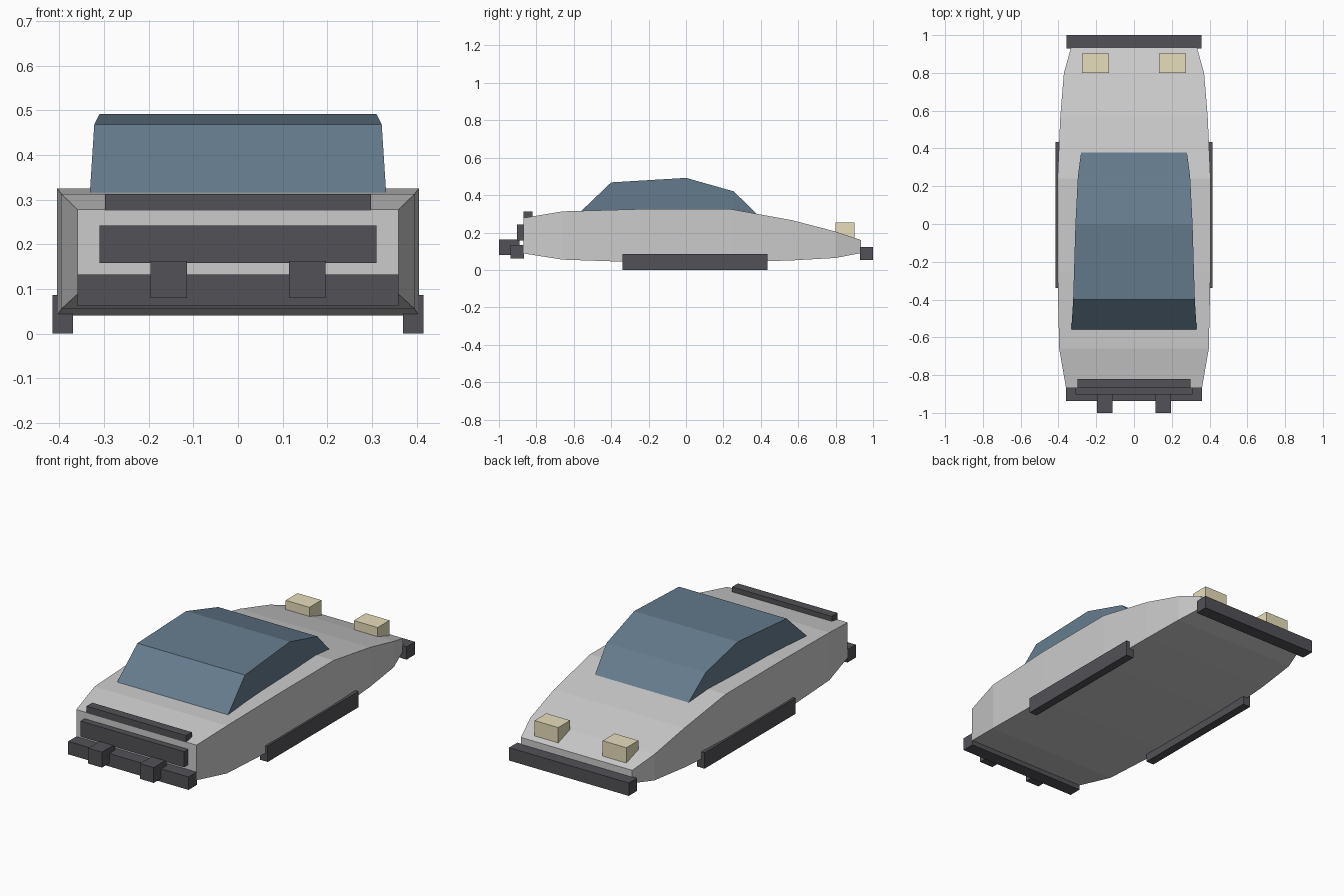
import bpy, bmesh

if "Cube" in bpy.data.objects:
    bpy.data.objects.remove(bpy.data.objects["Cube"])


def material(name, rgb):
    m = bpy.data.materials.new(name)
    m.diffuse_color = (*rgb, 1)
    m.use_nodes = True
    m.node_tree.nodes["Principled BSDF"].inputs["Base Color"].default_value = m.diffuse_color
    return m


DARK = material("dark_trim", (0.085, 0.083, 0.095))
GLASS = material("blue_glass", (0.13, 0.2, 0.27))
CREAM = material("cream_lamp", (0.8, 0.73, 0.5))


def loft(name, stations, mat=None):
    """Skin rectangular sections given as (y, half width, bottom z, top z)."""
    bm = bmesh.new()
    rings = [[bm.verts.new(p) for p in ((-w, y, b), (w, y, b), (w, y, t), (-w, y, t))]
             for y, w, b, t in stations]
    for r, s in zip(rings, rings[1:]):
        for i in range(4):
            j = (i + 1) % 4
            bm.faces.new((r[i], r[j], s[j], s[i]))
    bm.faces.new(rings[0])
    bm.faces.new(rings[-1])
    bmesh.ops.recalc_face_normals(bm, faces=bm.faces)
    me = bpy.data.meshes.new(name)
    bm.to_mesh(me)
    bm.free()
    ob = bpy.data.objects.new(name, me)
    bpy.context.collection.objects.link(ob)
    if mat:
        me.materials.append(mat)
    return ob


def box(name, w, y0, y1, z0, z1, mat=DARK, x=0):
    ob = loft(name, [(y0, w, z0, z1), (y1, w, z0, z1)], mat)
    ob.location.x = x
    return ob


# Wedge-nosed body shell
loft("body", [(-0.868, 0.36, 0.088, 0.278), (-0.66, 0.396, 0.055, 0.313),
              (-0.25, 0.405, 0.041, 0.325), (0.24, 0.405, 0.041, 0.325),
              (0.57, 0.39, 0.051, 0.265), (0.80, 0.371, 0.064, 0.205),
              (0.935, 0.333, 0.09, 0.16)])

# Glass cabin, its base sunk into the body
loft("cabin", [(-0.562, 0.332, 0.29, 0.313), (-0.40, 0.322, 0.29, 0.468),
               (0.0, 0.31, 0.29, 0.492), (0.255, 0.297, 0.29, 0.42),
               (0.38, 0.28, 0.28, 0.298)], GLASS)

# Bumpers, end panel and deck strip
box("front_bumper", 0.36, -0.937, -0.866, 0.062, 0.132)
box("rear_bumper", 0.358, 0.93, 1.0, 0.053, 0.123)
box("front_panel", 0.31, -0.903, -0.86, 0.158, 0.242)
box("deck_strip", 0.298, -0.869, -0.82, 0.276, 0.313)

# Mirrored pairs: sills, bumper blocks and raised lamps
for side, s in (("left", -1), ("right", 1)):
    box(side + "_sill", 0.023, -0.34, 0.435, 0.0, 0.086, x=s * 0.393)
    box(side + "_bumper_block", 0.041, -1.0, -0.89, 0.08, 0.163, x=s * 0.155)
    box(side + "_lamp", 0.071, 0.80, 0.902, 0.165, 0.254, CREAM, s * 0.204)
